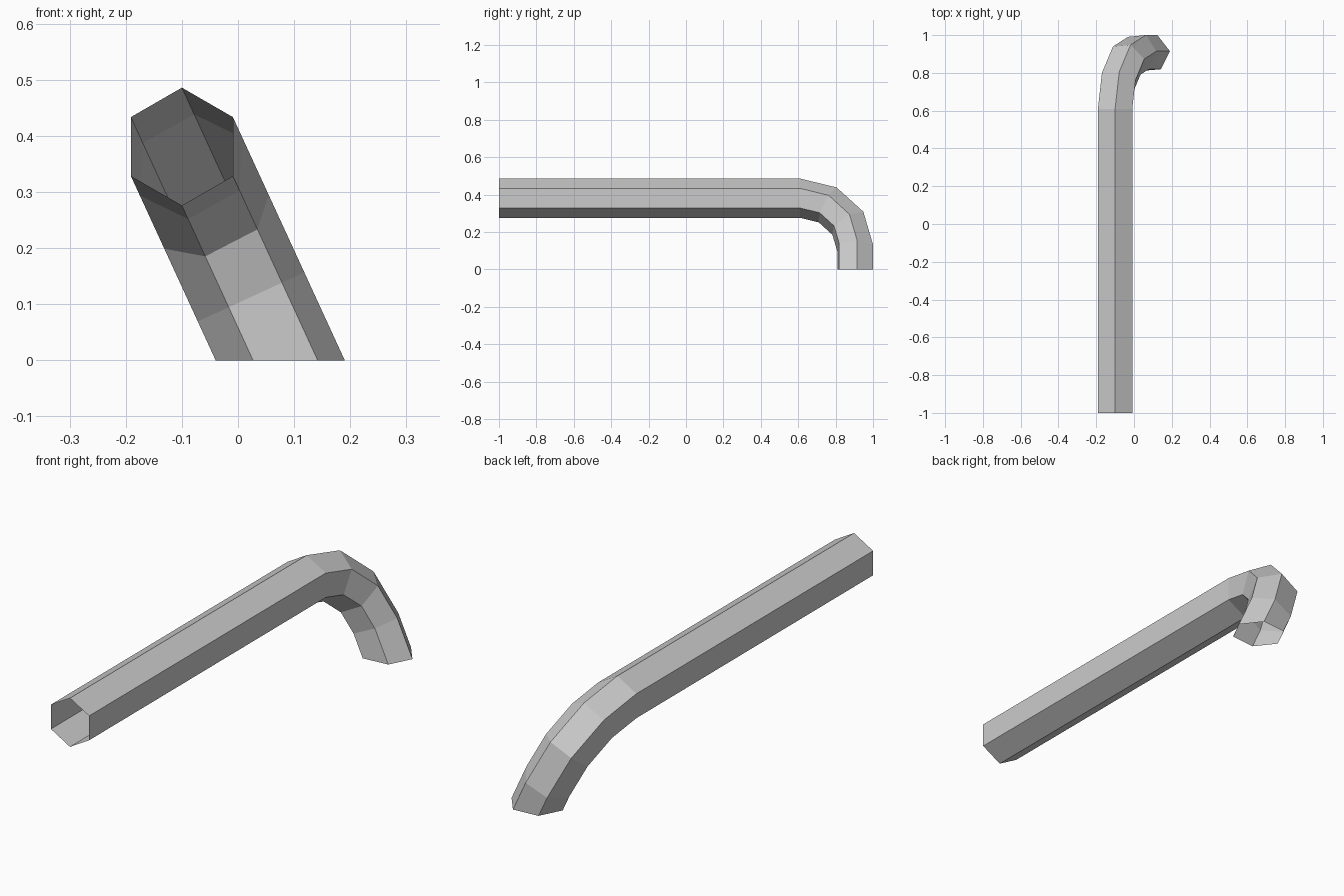
import bpy, bmesh
from math import sin, cos, pi, radians
from mathutils import Vector, Matrix

if "Cube" in bpy.data.objects:
    bpy.data.objects.remove(bpy.data.objects["Cube"])

RAD = 0.105                    # hexagon radius
START = Vector((-0.1, -1, 0.381))
BEND_Y = 0.61                  # where the bend begins
BEND_R = 0.295                 # centre-line bend radius
TILT = radians(24.7)           # lean of the bent leg
DOWN = Vector((sin(TILT), 0, -cos(TILT)))

grey = bpy.data.materials.new("grey")
grey.diffuse_color = (0.6, 0.6, 0.6, 1)
grey.use_nodes = True
grey.node_tree.nodes["Principled BSDF"].inputs["Base Color"].default_value = grey.diffuse_color

bm = bmesh.new()
hexagon = [Vector((RAD * cos(pi / 2 + i * pi / 3), 0, RAD * sin(pi / 2 + i * pi / 3)))
           for i in range(6)]

# straight run, then a four-ring quarter bend
rings = [[START + p for p in hexagon]]
pivot = Vector((START.x, BEND_Y, START.z)) + DOWN * BEND_R
axis = Vector((0, 1, 0)).cross(DOWN)
for k in range(4):
    rot = Matrix.Rotation(radians(30 * k), 3, axis)
    rings.append([pivot + rot @ (p - DOWN * BEND_R) for p in hexagon])

# leaning leg, trimmed flat on the ground
rings.append([p + DOWN * (p.z / cos(TILT)) for p in rings[-1]])

# skin the rings, both ends left open
loops = [[bm.verts.new(p) for p in ring] for ring in rings]
for a, b in zip(loops, loops[1:]):
    for i in range(6):
        j = (i + 1) % 6
        bm.faces.new((a[i], b[i], b[j], a[j]))
bm.normal_update()
# outward normals
f = bm.faces[:][0]
if (f.calc_center_median() - Vector((START.x, f.calc_center_median().y, START.z))).dot(f.normal) < 0:
    bmesh.ops.reverse_faces(bm, faces=bm.faces[:])

mesh = bpy.data.meshes.new("bent_hex_tube")
bm.to_mesh(mesh)
bm.free()
mesh.materials.append(grey)
tube = bpy.data.objects.new("bent_hex_tube", mesh)
bpy.context.collection.objects.link(tube)
